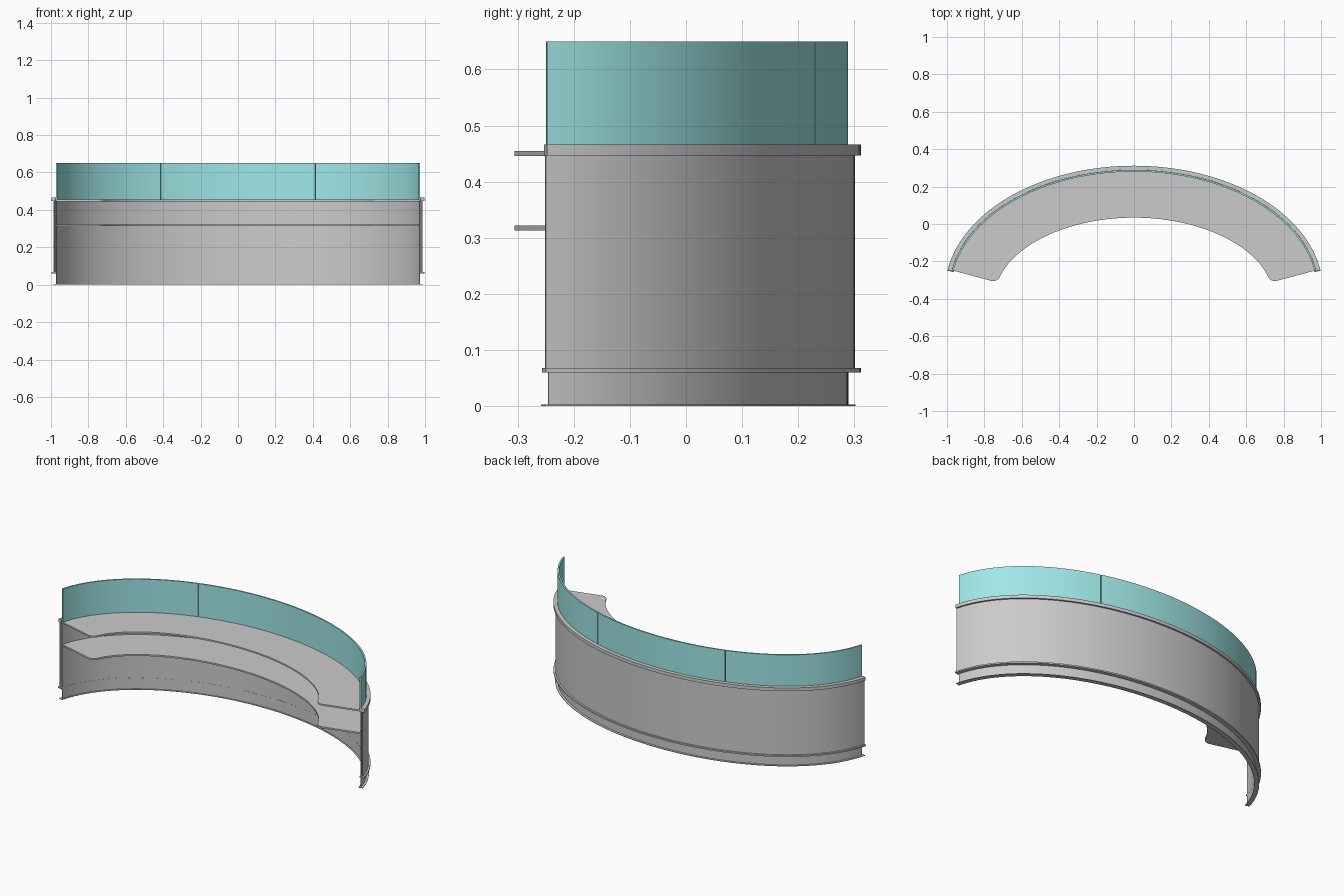
import bpy, bmesh
from math import sin, cos, radians, sqrt, hypot

if "Cube" in bpy.data.objects:
    bpy.data.objects.remove(bpy.data.objects["Cube"])

# Plan curve: an elliptical arc; every part is an offset band along it
A, B, YC = 0.989, 0.649, -0.36
END = 10.0       # end angle of the arc in degrees


def point(t, off):
    nx, ny = cos(t) / A, sin(t) / B
    k = off / hypot(nx, ny)
    return A * cos(t) + nx * k, YC + B * sin(t) + ny * k


def band(name, inner, outer, z0, z1, t0=END, t1=None, n=96, fillet=0.0, mat=None):
    """Sweep a rectangular section along the arc, optionally rounding the inner corners."""
    a = radians(t0)
    b = radians(180 - t0 if t1 is None else t1)
    ts = [a + (b - a) * i / n for i in range(n + 1)]
    span = fillet / 0.289        # fillet length as an angle on the inner edge
    if fillet:
        ease = [span * (1 - cos(radians(9 * i))) for i in range(11)]
        ts = ([a + e for e in ease] + [t for t in ts if a + span < t < b - span]
              + [b - e for e in reversed(ease)])
    bm = bmesh.new()
    rows = []
    for t in ts:
        o = inner
        if fillet:
            s = min(t - a, b - t) / span
            if s < 1:
                o += fillet * (1 - sqrt(max(0, 1 - (1 - s) ** 2)))
        (xi, yi), (xo, yo) = point(t, o), point(t, outer)
        rows.append([bm.verts.new(v) for v in
                     ((xi, yi, z0), (xo, yo, z0), (xo, yo, z1), (xi, yi, z1))])
    for p, q in zip(rows, rows[1:]):
        for i in range(4):
            j = (i + 1) % 4
            bm.faces.new((p[i], p[j], q[j], q[i]))
    bm.faces.new(rows[0][::-1])
    bm.faces.new(rows[-1])
    bmesh.ops.recalc_face_normals(bm, faces=bm.faces)
    me = bpy.data.meshes.new(name)
    bm.to_mesh(me)
    bm.free()
    ob = bpy.data.objects.new(name, me)
    bpy.context.collection.objects.link(ob)
    if mat:
        me.materials.append(mat)
    bpy.ops.object.select_all(action='DESELECT')
    ob.select_set(True)
    bpy.context.view_layer.objects.active = ob
    bpy.ops.object.shade_smooth_by_angle(angle=radians(30))
    return ob


glass = bpy.data.materials.new("teal_glass")
glass.diffuse_color = (0.35, 0.8, 0.8, 1)
glass.use_nodes = True
glass.node_tree.nodes["Principled BSDF"].inputs["Base Color"].default_value = glass.diffuse_color

# Double-skinned counter front
band("inner_wall", -0.004, 0.001, 0.002, 0.447, 10.2)
band("outer_wall", 0.008, 0.0125, 0.064, 0.45, 9.5)

# Foot flange, lower trim and top rim
band("foot_flange", -0.012, 0.0135, 0.0, 0.003, 9.3)
band("lower_trim", -0.0045, 0.0225, 0.06, 0.068, 9.3)
band("top_rim", 0.0005, 0.0225, 0.447, 0.466, 9.5)

# Worktop and the shelf below it
for name, z in (("worktop", 0.446), ("under_shelf", 0.313)):
    band(name, -0.255, 0.0, z, z + 0.009, fillet=0.035)

# Three curved glass panels with fine joints
joints = (END, 65.2, 114.8, 180 - END)
for i in range(3):
    band(f"glass_panel_{i + 1}", -0.009, 0.0, 0.455, 0.65,
         joints[i] + (0.1 if i else 0), joints[i + 1] - (0.1 if i < 2 else 0), 36, mat=glass)
